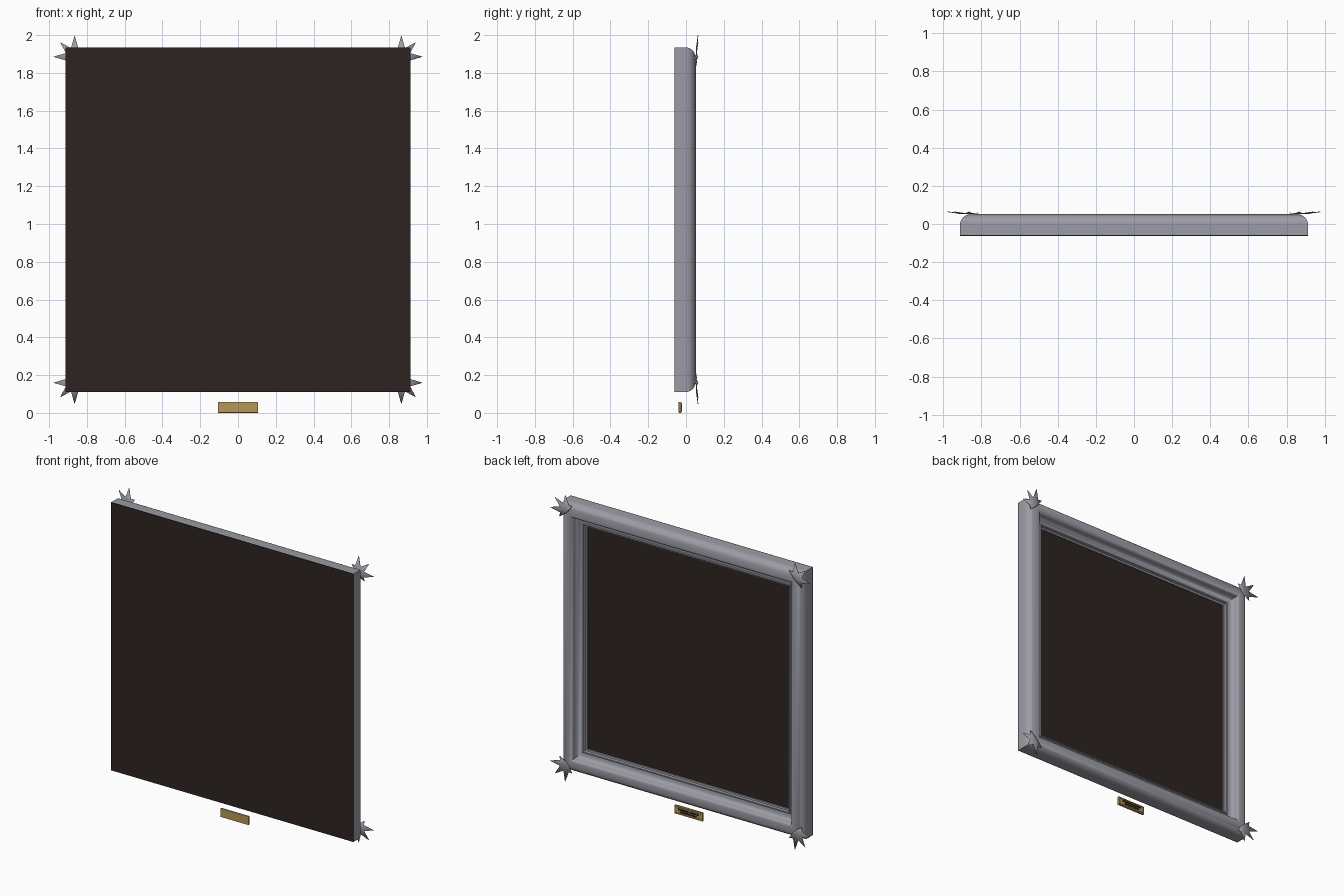
import bpy, bmesh, math
from mathutils import Vector

if "Cube" in bpy.data.objects:
    bpy.data.objects.remove(bpy.data.objects["Cube"])

CZ = 1.0225      # height of the frame centre
HALF = 0.912     # half width of the frame


def material(name, rgb):
    m = bpy.data.materials.new(name)
    m.diffuse_color = (*rgb, 1)
    m.use_nodes = True
    m.node_tree.nodes["Principled BSDF"].inputs["Base Color"].default_value = m.diffuse_color
    return m


silver = material("silver grey", (0.33, 0.33, 0.375))
dark = material("dark brown", (0.026, 0.017, 0.016))
gold = material("brass gold", (0.46, 0.31, 0.095))


def add(name, bm, mat, smooth=None):
    bmesh.ops.recalc_face_normals(bm, faces=bm.faces)
    me = bpy.data.meshes.new(name)
    bm.to_mesh(me)
    bm.free()
    ob = bpy.data.objects.new(name, me)
    bpy.context.collection.objects.link(ob)
    me.materials.append(mat)
    if smooth:
        bpy.ops.object.select_all(action='DESELECT')
        ob.select_set(True)
        bpy.context.view_layer.objects.active = ob
        bpy.ops.object.shade_smooth_by_angle(angle=math.radians(smooth))
    return ob


def box(name, lo, hi, mat, bevel=0):
    bm = bmesh.new()
    bmesh.ops.create_cube(bm, size=1)
    for v in bm.verts:
        v.co = Vector([lo[i] + (v.co[i] + 0.5) * (hi[i] - lo[i]) for i in range(3)])
    if bevel:
        bmesh.ops.bevel(bm, geom=bm.edges[:], offset=bevel, segments=2,
                        profile=0.5, affect='EDGES')
    return add(name, bm, mat)


# Moulded frame: profile (distance from centre, y) swept round four mitred corners
profile = [(HALF, -0.058), (HALF, 0.0)]
profile += [(0.852 + 0.06 * math.cos(a), 0.052 * math.sin(a))
            for a in [math.radians(10 * i) for i in range(1, 10)]]
profile += [(0.842, 0.053), (0.832, 0.05), (0.824, 0.043)]
profile += [(0.786 + 0.036 * math.cos(a), 0.035 - 0.04 * math.sin(a))
            for a in [math.radians(15 * i) for i in range(0, 7)]]
profile += [(0.782, -0.005), (0.780, 0.0), (0.776, 0.002), (0.771, 0.0),
            (0.768, -0.006), (0.768, -0.014), (0.757, -0.016), (0.757, -0.058)]
bm = bmesh.new()
rings = [[bm.verts.new((sx * r, y, CZ + sz * r))
          for sx, sz in ((1, 1), (-1, 1), (-1, -1), (1, -1))] for r, y in profile]
for i, ring in enumerate(rings):
    nxt = rings[(i + 1) % len(rings)]
    for k in range(4):
        j = (k + 1) % 4
        bm.faces.new((ring[k], ring[j], nxt[j], nxt[k]))
add("frame_moulding", bm, silver, 35)

# Backing board and picture panel
box("backing_board", (-HALF, -0.062, CZ - HALF), (HALF, -0.058, CZ + HALF), dark)
box("picture_panel", (-0.762, -0.032, CZ - 0.762), (0.762, -0.025, CZ + 0.762), dark)

# Corner leaves: pointed petals fanning outwards, curling up to the tips
petals = [(-92, 0.066), (-45, 0.113), (0, 0.109), (45, 0.113), (92, 0.066)]
for sx, sn in ((1, "right"), (-1, "left")):
    for sz, zn in ((1, "top"), (-1, "bottom")):
        bm = bmesh.new()

        def pt(angle, r, y):
            a = math.radians(45 + angle)
            return bm.verts.new((sx * (0.865 + r * math.cos(a)), y,
                                 CZ + sz * (0.863 + r * math.sin(a))))
        centre = pt(0, 0, 0.053)
        outline = [pt(-120, 0.02, 0.054)]
        for i, (a, r) in enumerate(petals):
            outline.append(pt(a, r, 0.064 if r > 0.1 else 0.058))
            if i < 4:
                outline.append(pt((a + petals[i + 1][0]) / 2, 0.05, 0.054))
        outline.append(pt(120, 0.02, 0.054))
        for a, b in zip(outline, outline[1:] + outline[:1]):
            bm.faces.new((centre, a, b))
        leaf = add(f"corner_leaf_{zn}_{sn}", bm, silver, 40)
        mod = leaf.modifiers.new("thickness", 'SOLIDIFY')
        mod.thickness = 0.003
        mod.offset = 0

# Brass plaque below the frame, with raised border and plain dark strips
box("plaque", (-0.106, -0.039, 0.0), (0.106, -0.025, 0.058), gold, 0.003)
for z in (0.008, 0.047):
    box("plaque_border", (-0.1, -0.026, z), (0.1, -0.022, z + 0.004), gold)
for x in (-0.1, 0.096):
    box("plaque_border", (x, -0.026, 0.008), (x + 0.004, -0.022, 0.051), gold)
for z, spans in ((0.032, ((-0.075, -0.01), (0.0, 0.075))),
                 (0.017, ((-0.06, -0.02), (-0.012, 0.06)))):
    for x0, x1 in spans:
        box("plaque_strip", (x0, -0.026, z), (x1, -0.021, z + 0.009), dark)
